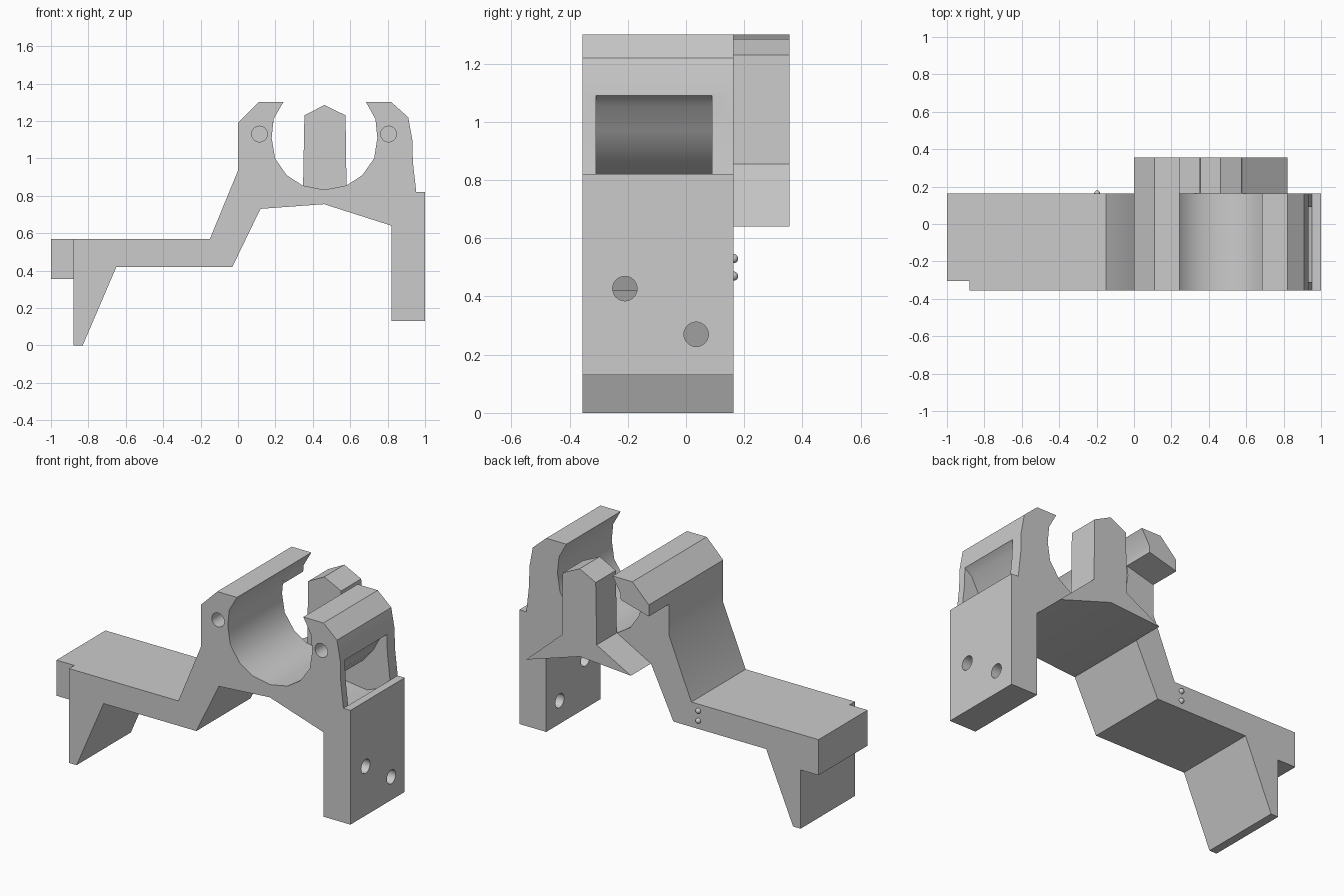
import bpy, bmesh, math
from mathutils import Matrix

cube = bpy.data.objects.get("Cube")
if cube:
    bpy.data.objects.remove(cube, do_unlink=True)

FRONT, MID, BACK = -0.355, 0.163, 0.355

grey = bpy.data.materials.new("plain grey")
grey.use_nodes = True
grey.diffuse_color = (0.6, 0.6, 0.6, 1)
grey.node_tree.nodes["Principled BSDF"].inputs["Base Color"].default_value = (0.6, 0.6, 0.6, 1)


def add(name, bm):
    bmesh.ops.recalc_face_normals(bm, faces=bm.faces)
    mesh = bpy.data.meshes.new(name)
    bm.to_mesh(mesh)
    bm.free()
    mesh.materials.append(grey)
    obj = bpy.data.objects.new(name, mesh)
    bpy.context.collection.objects.link(obj)
    return obj


def extrude(name, profile, y0, y1):
    """Extrude an (x, z) outline along y."""
    bm = bmesh.new()
    face = bm.faces.new([bm.verts.new((x, y0, z)) for x, z in profile])
    geom = bmesh.ops.extrude_face_region(bm, geom=[face])["geom"]
    verts = [v for v in geom if isinstance(v, bmesh.types.BMVert)]
    bmesh.ops.translate(bm, verts=verts, vec=(0, y1 - y0, 0))
    return add(name, bm)


def drill(name, centre, axis, depth, radius=0.042):
    bm = bmesh.new()
    turn = Matrix.Rotation(math.pi / 2, 4, "X" if axis == "y" else "Y")
    bmesh.ops.create_cone(bm, cap_ends=True, segments=32, radius1=radius, radius2=radius,
                          depth=depth, matrix=Matrix.Translation(centre) @ turn)
    return add(name, bm)


def activate(obj):
    bpy.ops.object.select_all(action="DESELECT")
    obj.select_set(True)
    bpy.context.view_layer.objects.active = obj


def cut(obj, cutter):
    cutter.hide_render = True
    mod = obj.modifiers.new("cut", "BOOLEAN")
    mod.operation = "DIFFERENCE"
    mod.solver = "EXACT"
    mod.object = cutter
    activate(obj)
    bpy.ops.object.modifier_apply(modifier=mod.name)
    bpy.data.objects.remove(cutter, do_unlink=True)


# Main bracket: foot, shelf, open ring and mounting plate in one outline
underside = [(-0.88, 0), (-0.83, 0), (-0.65, 0.42), (-0.03, 0.42), (0.12, 0.73),
             (0.46, 0.755), (0.82, 0.64), (0.82, 0.13), (1, 0.13), (1, 0.82)]
right_arm = [(0.953, 0.82), (0.935, 0.98), (0.932, 1.1), (0.91, 1.22), (0.82, 1.3)]
bore = [(0.685, 1.3), (0.735, 1.21), (0.745, 1.11), (0.728, 1.0), (0.665, 0.91),
        (0.58, 0.855), (0.462, 0.832), (0.345, 0.855), (0.26, 0.91), (0.198, 1.0),
        (0.18, 1.11), (0.19, 1.21), (0.242, 1.3)]
left_arm = [(0.11, 1.3), (0, 1.19), (0, 0.935), (-0.15, 0.57), (-0.88, 0.57)]
bracket = extrude("bracket", underside + right_arm + bore + left_arm, FRONT, MID)

# Curved strap slot under the right arm
slot = [(1.1, 1.1), (0.935, 1.092), (0.885, 1.055), (0.84, 0.97), (0.77, 0.89),
        (0.68, 0.82), (0.58, 0.78), (0.5, 0.765), (0.6, 0.745), (0.8, 0.72),
        (0.9, 0.76), (0.953, 0.82), (1.1, 0.82)]
cut(bracket, extrude("slot_cutter", slot, -0.31, 0.09))

# Blind holes in the arms, through holes in the plate
for x in (0.115, 0.805):
    cut(bracket, drill("arm_hole_cutter", (x, FRONT, 1.13), "y", 0.3))
for y, z in ((-0.21, 0.427), (0.035, 0.27)):
    cut(bracket, drill("plate_hole_cutter", (0.91, y, z), "x", 0.4))

# End tab
tab = extrude("end_tab", [(-1, 0.355), (-0.88, 0.355), (-0.88, 0.57), (-1, 0.57)], -0.305, MID)

# Rear post on its spreading base
post = extrude("rear_post", [(0.12, 0.73), (0.46, 0.755), (0.82, 0.64), (0.58, 0.855),
                             (0.575, 1.23), (0.462, 1.285), (0.355, 1.23), (0.348, 0.855)],
               MID, BACK)

# Rear extension of the left arm tip
tip = extrude("rear_arm_tip", [(0, 1.12), (0.187, 1.17), (0.19, 1.21), (0.242, 1.3),
                               (0.11, 1.3), (0, 1.19)], MID, BACK)

# Small bumps on the back
bumps = []
for z in (0.47, 0.53):
    bm = bmesh.new()
    bmesh.ops.create_uvsphere(bm, u_segments=16, v_segments=10, radius=0.016,
                              matrix=Matrix.Translation((-0.197, MID, z)))
    bumps.append(add("back_bump", bm))

for obj in [bracket, tab, post, tip] + bumps:
    activate(obj)
    bpy.ops.object.shade_smooth_by_angle(angle=math.radians(29))
